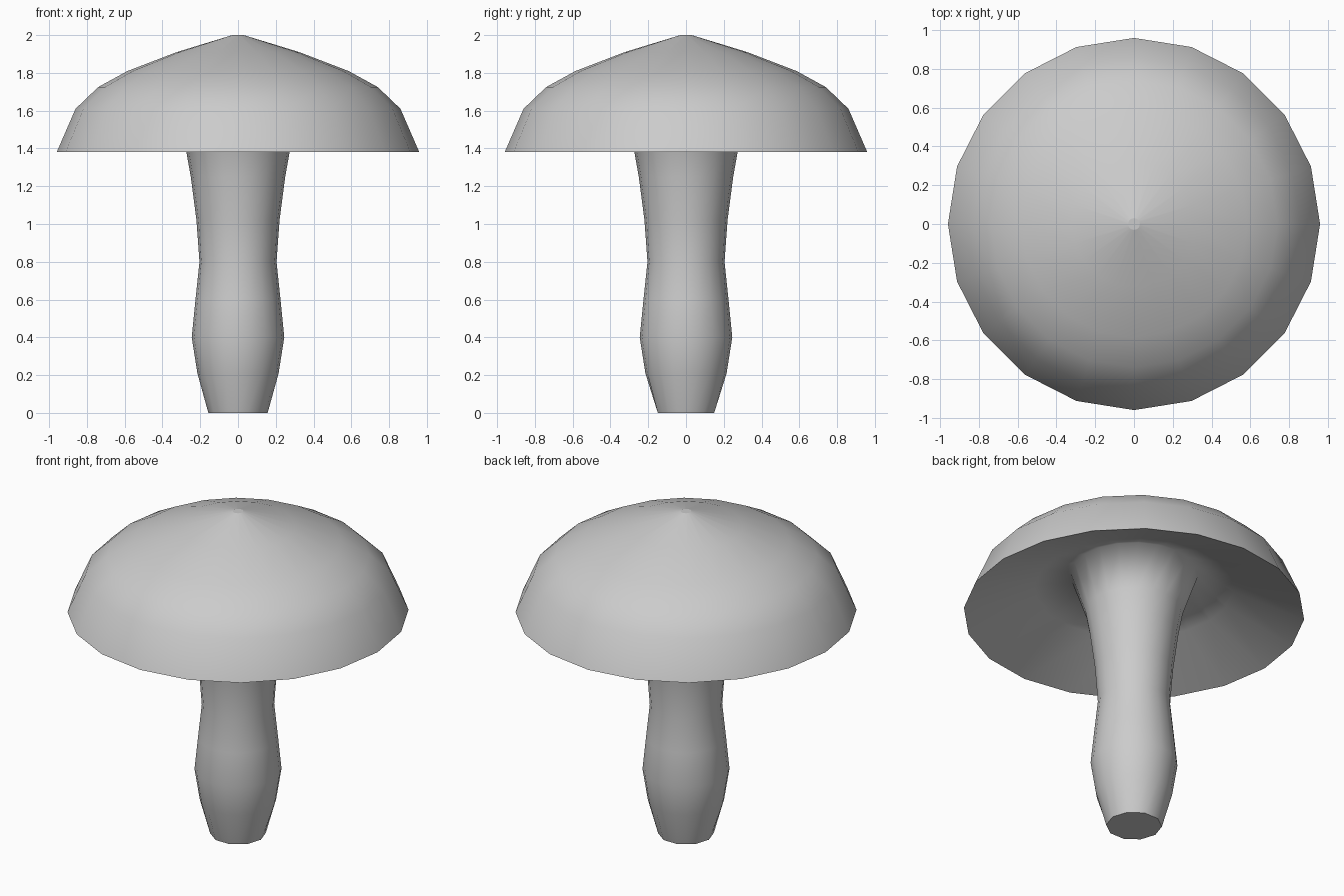
import bpy
import bmesh
from math import sin, cos, pi

if "Cube" in bpy.data.objects:
    bpy.data.objects.remove(bpy.data.objects["Cube"])

SIDES = 20


def lathe(name, profile, cap_end, ten_sided_end=False):
    """Revolve (radius, z) points; close the ring at index cap_end with a flat face."""
    bm = bmesh.new()
    rings = []
    for j, (r, z) in enumerate(profile):
        ring = []
        for i in range(SIDES):
            # odd corners drop onto the chord where the end is ten-sided
            k = cos(pi / 10) if ten_sided_end and j == cap_end and i % 2 else 1
            a = 2 * pi * i / SIDES
            ring.append(bm.verts.new((r * k * cos(a), r * k * sin(a), z)))
        rings.append(ring)
    for lo, hi in zip(rings, rings[1:]):
        for i in range(SIDES):
            n = (i + 1) % SIDES
            bm.faces.new((lo[i], lo[n], hi[n], hi[i])).smooth = True
    if cap_end == 0:
        bm.faces.new(rings[0][::-1])
    else:
        bm.faces.new(rings[cap_end])
    mesh = bpy.data.meshes.new(name)
    bm.to_mesh(mesh)
    bm.free()
    obj = bpy.data.objects.new(name, mesh)
    bpy.context.collection.objects.link(obj)
    return obj


RIM = (0.96, 1.38)

# Domed upper side of the cap
lathe("cap", [RIM, (0.86, 1.61), (0.74, 1.725), (0.585, 1.81),
              (0.325, 1.91), (0.03, 2.0)], cap_end=5)

# Stem flaring smoothly into the underside, out to the cap rim
lathe("stem_and_underside",
      [(0.157, 0), (0.215, 0.21), (0.245, 0.40), (0.225, 0.60), (0.204, 0.80),
       (0.22, 1.02), (0.25, 1.25), (0.275, 1.39), (0.36, 1.635),
       (0.56, 1.545), RIM], cap_end=0, ten_sided_end=True)
